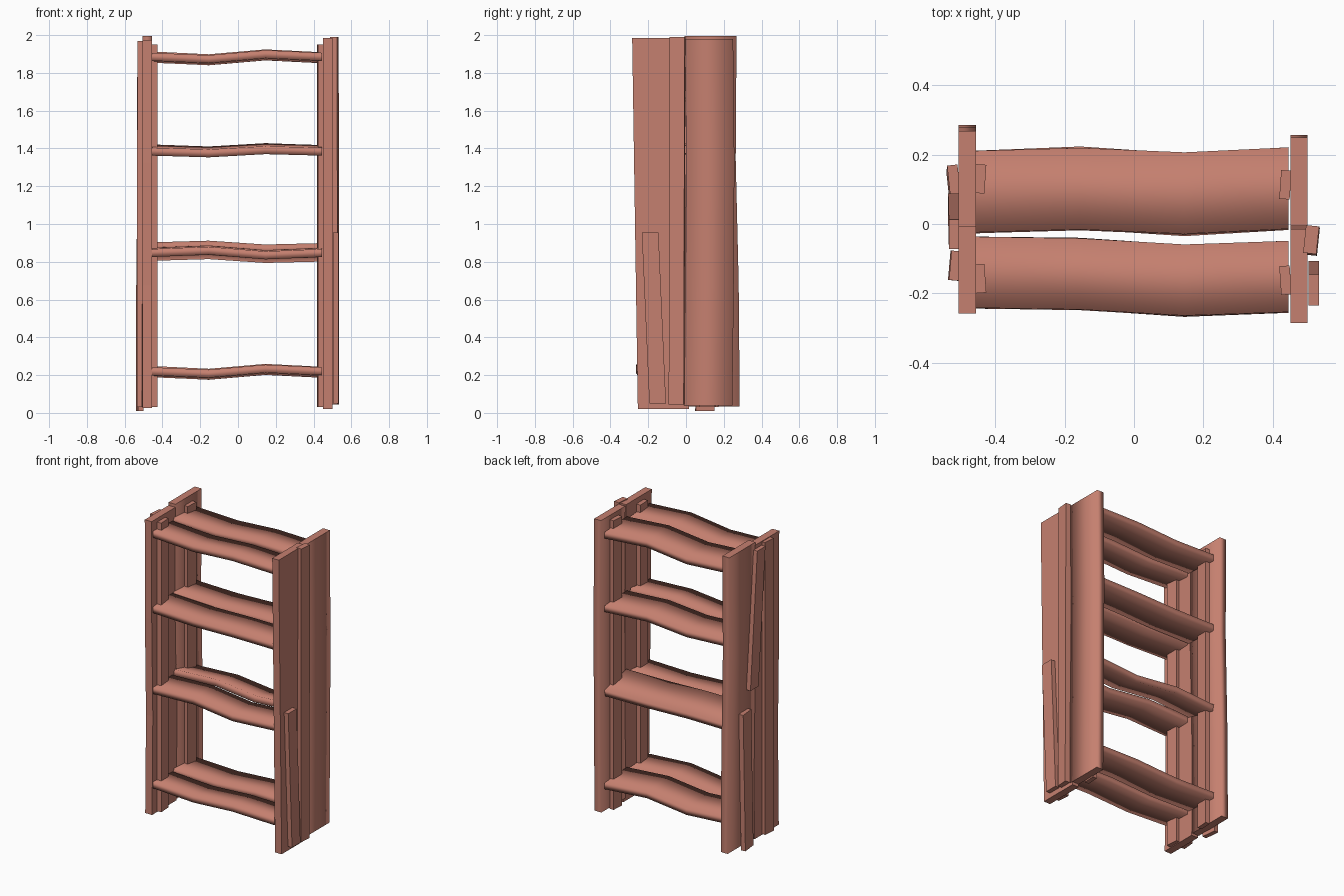
import bpy, bmesh
from math import cos, sin, radians
from mathutils import Vector

cube = bpy.data.objects.get("Cube")
if cube:
    bpy.data.objects.remove(cube, do_unlink=True)

wood = bpy.data.materials.new("reddish_wood")
wood.use_nodes = True
colour = (0.56, 0.215, 0.16, 1)
wood.diffuse_color = colour
wood.node_tree.nodes["Principled BSDF"].inputs["Base Color"].default_value = colour


def plank(name, start, end, width, thick, tilt=0, warp=(), smooth=False):
    """Warped plank from start to end; width lies along y, thickness across it.
    Each warp entry is an offset (width direction, thickness direction)."""
    start, end = Vector(start), Vector(end)
    along_x = abs(end.x - start.x) > abs(end.z - start.z)
    w = Vector((0, 1, 0))
    t = Vector((0, 0, 1)) if along_x else Vector((1, 0, 0))
    c, s = cos(radians(tilt)), sin(radians(tilt))
    w, t = w * c + t * s, t * c - w * s
    offsets = [(0, 0), *warp, (0, 0)]
    bm = bmesh.new()
    rings = []
    for i, (dw, dt) in enumerate(offsets):
        p = start.lerp(end, i / (len(offsets) - 1)) + w * dw + t * dt
        rings.append([bm.verts.new(p + w * a * width / 2 + t * b * thick / 2)
                      for a, b in ((-1, -1), (1, -1), (1, 1), (-1, 1))])
    for low, high in zip(rings, rings[1:]):
        for k in range(4):
            n = (k + 1) % 4
            bm.faces.new((low[k], low[n], high[n], high[k]))
    bm.faces.new(rings[0])
    bm.faces.new(rings[-1])
    bmesh.ops.recalc_face_normals(bm, faces=bm.faces)
    for f in bm.faces:
        f.smooth = smooth and len(set(f.verts) & set(rings[0])) < 4 and len(set(f.verts) & set(rings[-1])) < 4
    mesh = bpy.data.meshes.new(name)
    bm.to_mesh(mesh)
    bm.free()
    mesh.materials.append(wood)
    obj = bpy.data.objects.new(name, mesh)
    bpy.context.collection.objects.link(obj)
    return obj


# Side panels, each of two upright boards
plank("left_side_front_board", (0.475, -0.12, 0.02), (0.475, -0.15, 1.985), 0.27, 0.048)
plank("left_side_back_board", (0.475, 0.118, 0.04), (0.475, 0.122, 1.98), 0.255, 0.05,
      warp=((0.006, 0), (0.008, 0)), smooth=True)
plank("right_side_front_board", (-0.48, -0.125, 0.025), (-0.48, -0.13, 1.975), 0.255, 0.05,
      warp=((0.01, 0), (0, 0)))
plank("right_side_back_board", (-0.48, 0.147, 0.035), (-0.48, 0.13, 1.995), 0.275, 0.05,
      warp=((0, 0), (-0.01, 0)), smooth=True)

# Outer battens
plank("left_long_batten", (0.512, -0.05, 0.045), (0.51, -0.045, 1.99), 0.08, 0.038, 6)
plank("left_short_batten", (0.518, -0.15, 0.05), (0.518, -0.19, 0.955), 0.088, 0.03)
plank("right_long_batten", (-0.518, -0.12, 0.03), (-0.515, -0.12, 1.97), 0.085, 0.028, 5)
plank("right_lower_batten", (-0.52, 0.1, 0.01), (-0.518, 0.12, 0.92), 0.1, 0.03, -6)
plank("right_upper_batten", (-0.52, 0.045, 1.05), (-0.518, -0.03, 1.95), 0.085, 0.03)

# Inner corner posts
for side, x, ys in (("left", 0.436, (-0.162, 0.113)), ("right", -0.443, (-0.157, 0.13))):
    for end, y in zip(("front", "back"), ys):
        plank(f"{side}_{end}_post", (x, y, 0.03), (x, y, 1.95), 0.083, 0.03, 4 if y > 0 else -4)

# Shelves, each a front and a back board: height, tilts and rise of the warp
shelves = (("bottom", 0.215, -3, -4, 0.013),
           ("lower", 0.85, 2, -14, -0.012),
           ("upper", 1.39, 4, -3, 0.009),
           ("top", 1.88, -3, -4, 0.013))
for name, z, front_tilt, back_tilt, rise in shelves:
    plank(f"{name}_shelf_front_board", (-0.455, -0.14, z), (0.445, -0.152, z),
          0.205, 0.042, front_tilt, ((0, -rise), (-0.015, rise)), True)
    plank(f"{name}_shelf_back_board", (-0.455, 0.092, z + 0.004), (0.445, 0.102, z),
          0.235, 0.042, back_tilt, ((0.006, -rise), (-0.012, rise)), True)
